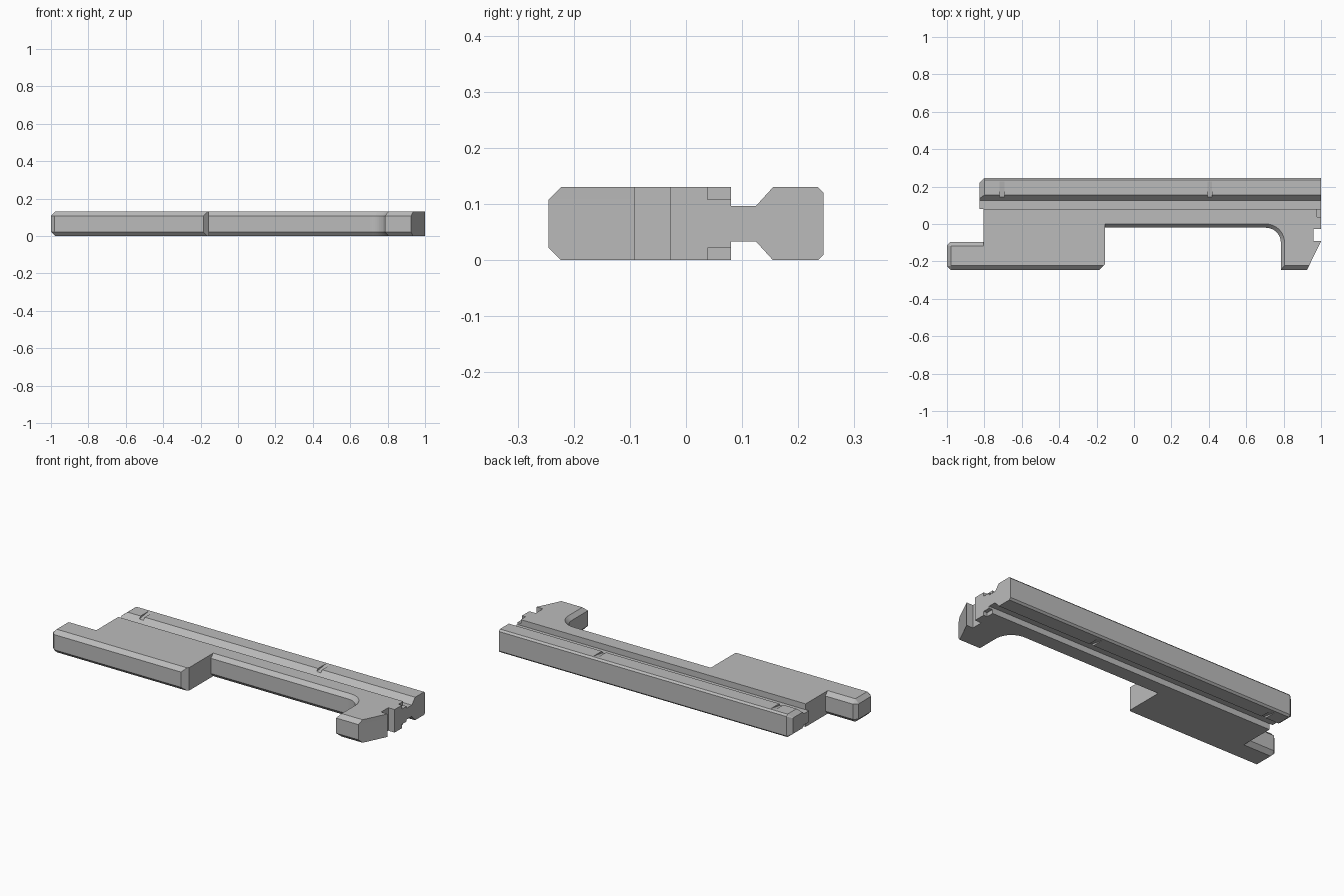
import bpy, bmesh, math

if "Cube" in bpy.data.objects:
    bpy.data.objects.remove(bpy.data.objects["Cube"])

H = 0.13    # overall height
C = 0.022   # edge chamfer

grey = bpy.data.materials.new("plain grey")
grey.diffuse_color = (0.5, 0.5, 0.5, 1)
grey.use_nodes = True
grey.node_tree.nodes["Principled BSDF"].inputs["Base Color"].default_value = grey.diffuse_color


def loft(name, sections):
    """Solid skinned through matching closed loops of points."""
    bm = bmesh.new()
    loops = [[bm.verts.new(p) for p in s] for s in sections]
    n = len(loops[0])
    for a, b in zip(loops, loops[1:]):
        for i in range(n):
            j = (i + 1) % n
            bm.faces.new((a[i], a[j], b[j], b[i]))
    bm.faces.new(loops[0][::-1])
    bm.faces.new(loops[-1])
    bmesh.ops.remove_doubles(bm, verts=bm.verts, dist=1e-5)
    bmesh.ops.recalc_face_normals(bm, faces=bm.faces)
    me = bpy.data.meshes.new(name)
    bm.to_mesh(me)
    bm.free()
    me.materials.append(grey)
    ob = bpy.data.objects.new(name, me)
    bpy.context.collection.objects.link(ob)
    return ob


def prism(name, profile, x0, x1):
    """Extrude a (y, z) profile along x."""
    return loft(name, [[(x, y, z) for y, z in profile] for x in (x0, x1)])


def cut(ob, cutter):
    mod = ob.modifiers.new("cut", 'BOOLEAN')
    mod.operation, mod.solver, mod.object = 'DIFFERENCE', 'EXACT', cutter
    bpy.context.view_layer.objects.active = ob
    bpy.ops.object.modifier_apply(modifier=mod.name)
    bpy.data.objects.remove(cutter)


# Body plan: (outer x, y) at mid height, (inner x, y) at top and bottom
plan = [
    ((-1, -.225), (-.978, -.223)),
    ((-.98, -.245), (-.978, -.223)),
    ((-.185, -.245), (-.163, -.223)),
    ((-.155, -.215), (-.155, -.215)),
    ((-.155, -.02), (-.155, 0)),
]
# Rounded inner corner beside the hook
for i in range(13):
    a = math.pi / 2 * (1 - i / 12)
    c, s = math.cos(a), math.sin(a)
    plan.append(((.705 + .08 * c, -.1 + .08 * s), (.705 + .1 * c, -.1 + .1 * s)))
# Hook, end slot, back edge and tab
plan += [
    ((.785, -.245), (.805, -.223)),
    ((.925, -.245), (.936, -.223)),
]
plan += [(p, p) for p in ((1, -.092), (.96, -.092), (.96, -.028),
                          (1, -.028), (1, .08), (-.805, .08))]
plan += [
    ((-.805, -.095), (-.805, -.117)),
    ((-.98, -.095), (-.978, -.117)),
    ((-1, -.115), (-.978, -.117)),
]
body = loft("body", [[(*p[k], z) for p in plan]
                     for k, z in ((1, 0), (0, C), (0, H - C), (1, H))])

# Small steps at the end of the body, above and below
for z0, z1 in ((-.05, C), (H - C, H + .05)):
    cut(body, prism("step_cutter", [(.038, z0), (.1, z0), (.1, z1), (.038, z1)], .978, 1.1))


# Rail with its thin web, mirrored about mid height; left end chamfered
def mirrored(half):
    return half + [(y, H - z) for y, z in reversed(half)]


full = mirrored([(.08, .097), (.125, .097), (.155, .13), (.235, .13), (.245, .12)])
end = mirrored([(.08, .097), (.125, .097), (.137, .11), (.22, .11), (.222, .108)])
rail = loft("rail", [[(x, y, z) for y, z in prof]
                     for x, prof in ((-.825, end), (-.8, full), (1, full))])

# Shallow sloping dents in the rail, above and below
dent = [(.23, .1305), (.13, .115), (.13, .15), (.23, .15)]
for x in (-.705, .405):
    for prof in (dent, [(y, H - z) for y, z in dent]):
        cut(rail, prism("dent_cutter", prof, x - .013, x + .013))
